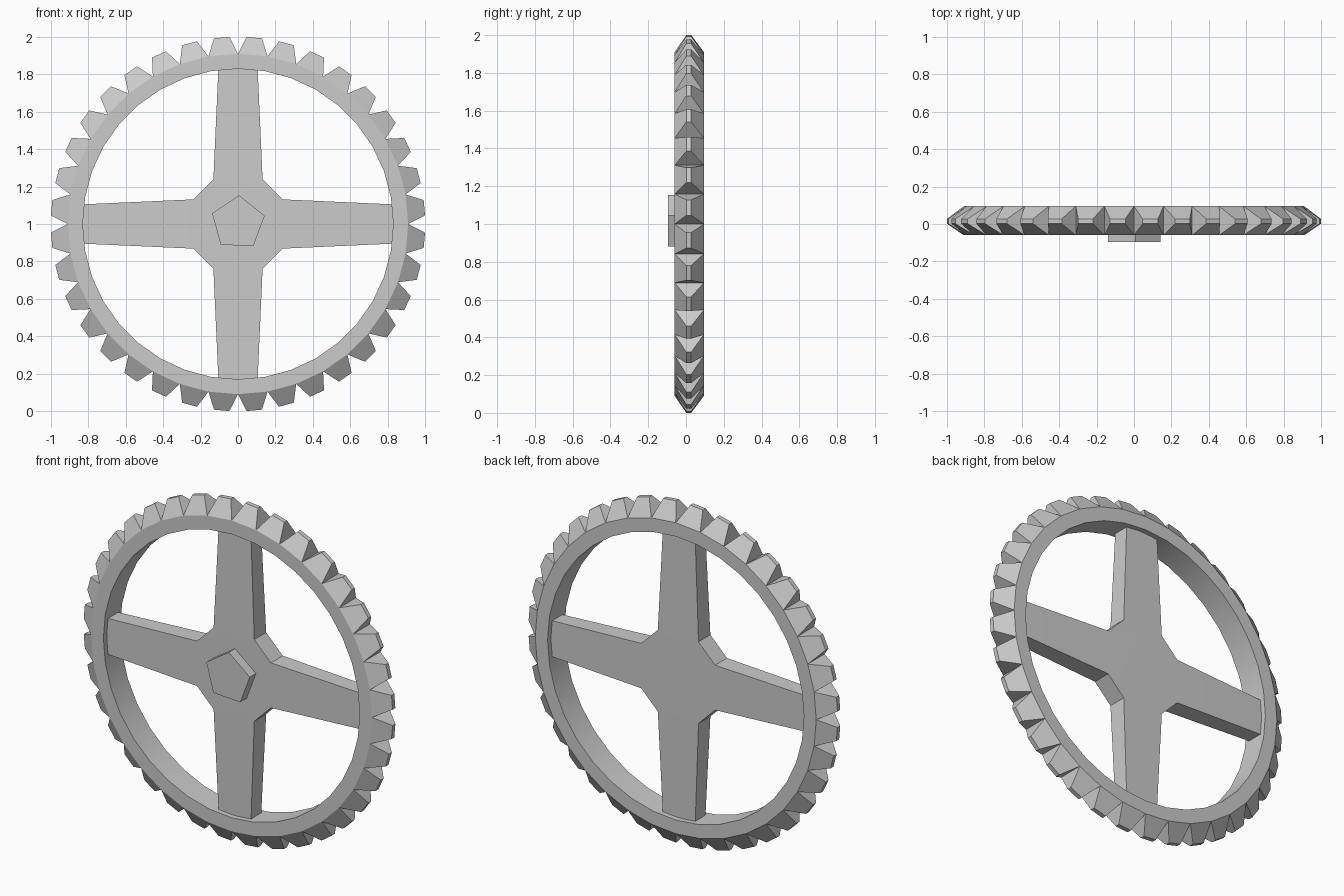
import bpy, bmesh, math
from mathutils import Vector

if "Cube" in bpy.data.objects:
    bpy.data.objects.remove(bpy.data.objects["Cube"])

TEETH = 36
FRONT, BACK = -0.06, 0.095
MID = (FRONT + BACK) / 2

grey = bpy.data.materials.new("plain_grey")
grey.use_nodes = True
colour = (0.6, 0.6, 0.6, 1)
grey.diffuse_color = colour
grey.node_tree.nodes["Principled BSDF"].inputs["Base Color"].default_value = colour


def polar(r, a, y):
    """Point on the wheel, whose axle runs along y at height 1."""
    return Vector((r * math.cos(a), y, 1 + r * math.sin(a)))


def finish(name, bm):
    bmesh.ops.recalc_face_normals(bm, faces=bm.faces)
    mesh = bpy.data.meshes.new(name)
    bm.to_mesh(mesh)
    bm.free()
    mesh.materials.append(grey)
    ob = bpy.data.objects.new(name, mesh)
    bpy.context.collection.objects.link(ob)
    bpy.ops.object.select_all(action='DESELECT')
    ob.select_set(True)
    bpy.context.view_layer.objects.active = ob
    bpy.ops.object.shade_smooth_by_angle(angle=math.radians(18))
    return ob


def bridge(bm, a, b):
    """Quads between two closed loops of equal length."""
    n = len(a)
    for i in range(n):
        j = (i + 1) % n
        bm.faces.new((a[i], a[j], b[j], b[i]))


# Rim: rectangular section swept round the axle
bm = bmesh.new()
section = [(0.91, FRONT), (0.91, BACK), (0.83, BACK), (0.83, FRONT)]
loops = [[bm.verts.new(polar(r, math.tau * i / TEETH, y)) for i in range(TEETH)]
         for r, y in section]
for k in range(4):
    bridge(bm, loops[k], loops[(k + 1) % 4])
finish("rim", bm)

# Teeth: wedges tapering to a narrow tip
bm = bmesh.new()
step = math.tau / TEETH
for i in range(TEETH):
    mid = (i + 0.5) * step
    base, tip = [], []
    for side, end in ((-1, -1), (1, -1), (1, 1), (-1, 1)):
        base.append(bm.verts.new(polar(0.91, mid + side * step / 2,
                                       MID + end * (BACK - FRONT) / 2)))
        tip.append(bm.verts.new(polar(1.001, mid + side * 0.041, MID - 0.003 + end * 0.013)))
    bridge(bm, base, tip)
    bm.faces.new(tip)
    bm.faces.new(base)
finish("teeth", bm)

# Hub: octagonal block with a chamfered corner between each pair of spokes
HUB_R, HUB_A = 0.273, math.atan2(0.132, 0.24)
HUB_D, RIM_D = 0.055, 0.047
bm = bmesh.new()
angles = [q * math.pi / 2 + s * HUB_A for q in range(4) for s in (-1, 1)]
front, back = ([bm.verts.new(polar(HUB_R, a, MID + s * HUB_D)) for a in angles]
               for s in (-1, 1))
bm.faces.new(front)
bm.faces.new(back)
# Only the chamfers are open; the other sides carry spokes
for i in range(1, 8, 2):
    j = (i + 1) % 8
    bm.faces.new((front[i], front[j], back[j], back[i]))

# Spokes: taper in width and depth from the hub to the rim
for i in range(0, 8, 2):
    inner = [front[i], front[i + 1], back[i + 1], back[i]]
    q = i * math.pi / 4
    half = math.asin(0.105 / 0.835)
    outer = [bm.verts.new(polar(0.835, q + s * half, MID + e * RIM_D))
             for s, e in ((-1, -1), (1, -1), (1, 1), (-1, 1))]
    bridge(bm, inner, outer)
    bm.faces.new(outer)
finish("hub_and_spokes", bm)

# Axle nut: five-sided, on the front only
bm = bmesh.new()
turn = math.radians(87.4)
ends = [[bm.verts.new(polar(0.148, turn + math.tau * i / 5, y) + Vector((0, 0, 0.005)))
         for i in range(5)] for y in (-0.095, 0)]
bridge(bm, *ends)
for loop in ends:
    bm.faces.new(loop)
finish("axle_nut", bm)
